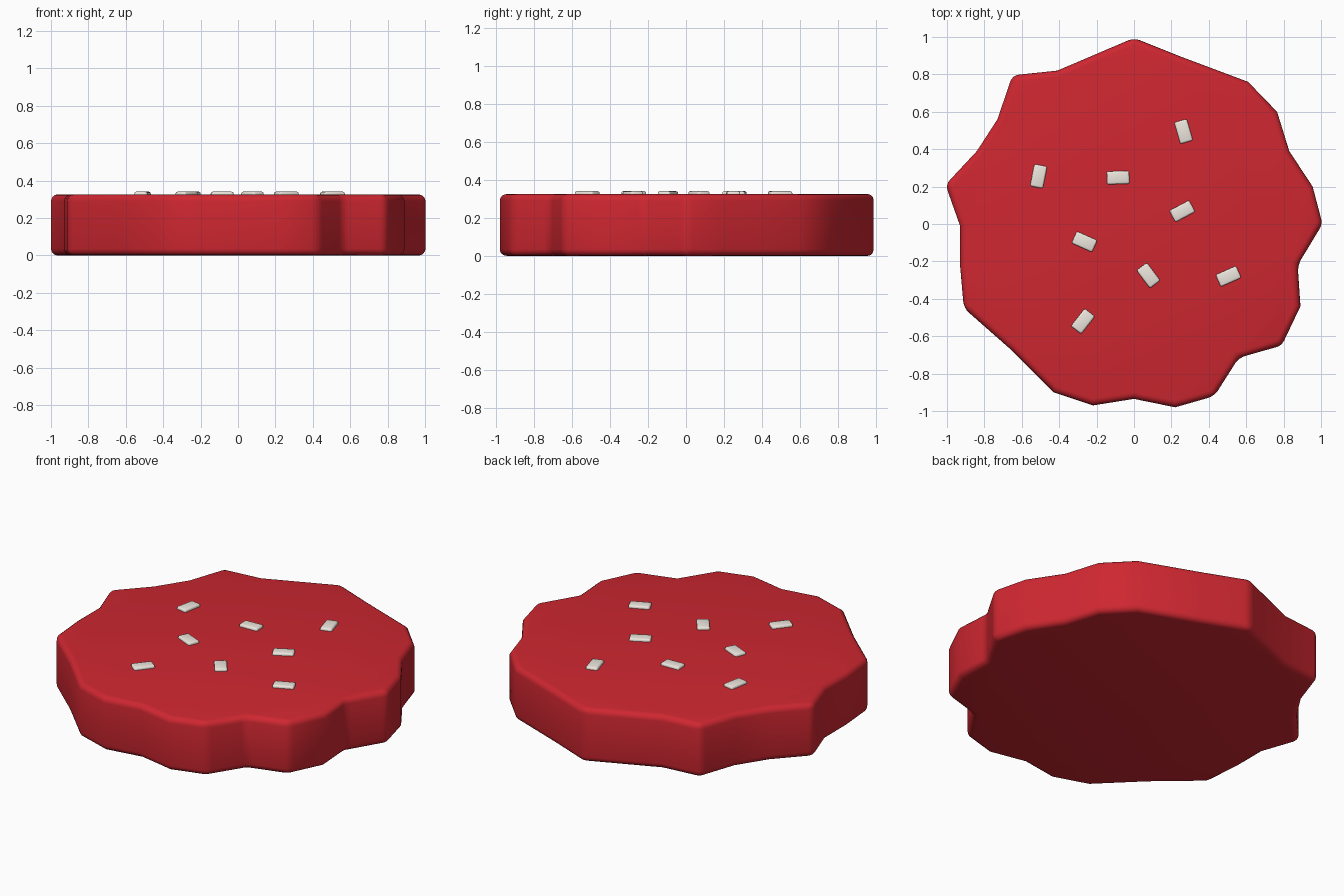
import bpy, bmesh, math

if "Cube" in bpy.data.objects:
    bpy.data.objects.remove(bpy.data.objects["Cube"])


def material(name, color):
    m = bpy.data.materials.new(name)
    m.diffuse_color = (*color, 1)
    m.use_nodes = True
    m.node_tree.nodes["Principled BSDF"].inputs["Base Color"].default_value = m.diffuse_color
    return m


def finish(ob, mat, width, segments):
    ob.data.materials.append(mat)
    b = ob.modifiers.new("bevel", 'BEVEL')
    b.width, b.segments = width, segments
    b.limit_method, b.angle_limit = 'ANGLE', math.radians(30)
    bpy.ops.object.select_all(action='DESELECT')
    ob.select_set(True)
    bpy.context.view_layer.objects.active = ob
    bpy.ops.object.modifier_apply(modifier="bevel")
    bpy.ops.object.shade_smooth_by_angle(angle=math.radians(35))


red = material("red", (0.62, 0.02, 0.03))
cream = material("cream", (0.85, 0.80, 0.73))

# Irregular slice: outline extruded upward
outline = [(1.008, 0), (0.955, 0.2), (0.83, 0.39), (0.765, 0.6), (0.61, 0.76),
           (0.25, 0.895), (0, 0.995), (-0.41, 0.82), (-0.65, 0.795), (-0.73, 0.56),
           (-0.84, 0.39), (-1.008, 0.21), (-0.93, -0.01), (-0.93, -0.22),
           (-0.91, -0.45), (-0.66, -0.67), (-0.43, -0.90), (-0.22, -0.97),
           (0, -0.935), (0.22, -0.98), (0.43, -0.92), (0.56, -0.715),
           (0.79, -0.65), (0.89, -0.44), (0.875, -0.22)]
bm = bmesh.new()
base = bm.faces.new([bm.verts.new((x, y, 0)) for x, y in outline])
top = bmesh.ops.extrude_face_region(bm, geom=[base], use_keep_orig=True)
bmesh.ops.translate(bm, vec=(0, 0, 0.325),
                    verts=[g for g in top["geom"] if isinstance(g, bmesh.types.BMVert)])
bmesh.ops.recalc_face_normals(bm, faces=bm.faces)
me = bpy.data.meshes.new("slice_body")
bm.to_mesh(me)
bm.free()
body = bpy.data.objects.new("slice_body", me)
bpy.context.collection.objects.link(body)
finish(body, red, 0.035, 4)

# Small pale flecks set into the top: x, y, angle
flecks = [(0.265, 0.495, 106), (-0.51, 0.255, 79), (-0.085, 0.248, 2),
          (0.258, 0.068, 28), (-0.265, -0.095, -24), (0.077, -0.275, -53),
          (0.505, -0.28, 24), (-0.273, -0.52, 52)]
for i, (x, y, a) in enumerate(flecks, 1):
    bpy.ops.mesh.primitive_cube_add(size=1, location=(x, y, 0.325),
                                    rotation=(0, 0, math.radians(a)))
    ob = bpy.context.object
    ob.name = f"fat_fleck_{i}"
    ob.scale = (0.12, 0.07, 0.03)
    bpy.ops.object.transform_apply(location=False, rotation=False, scale=True)
    finish(ob, cream, 0.01, 3)
